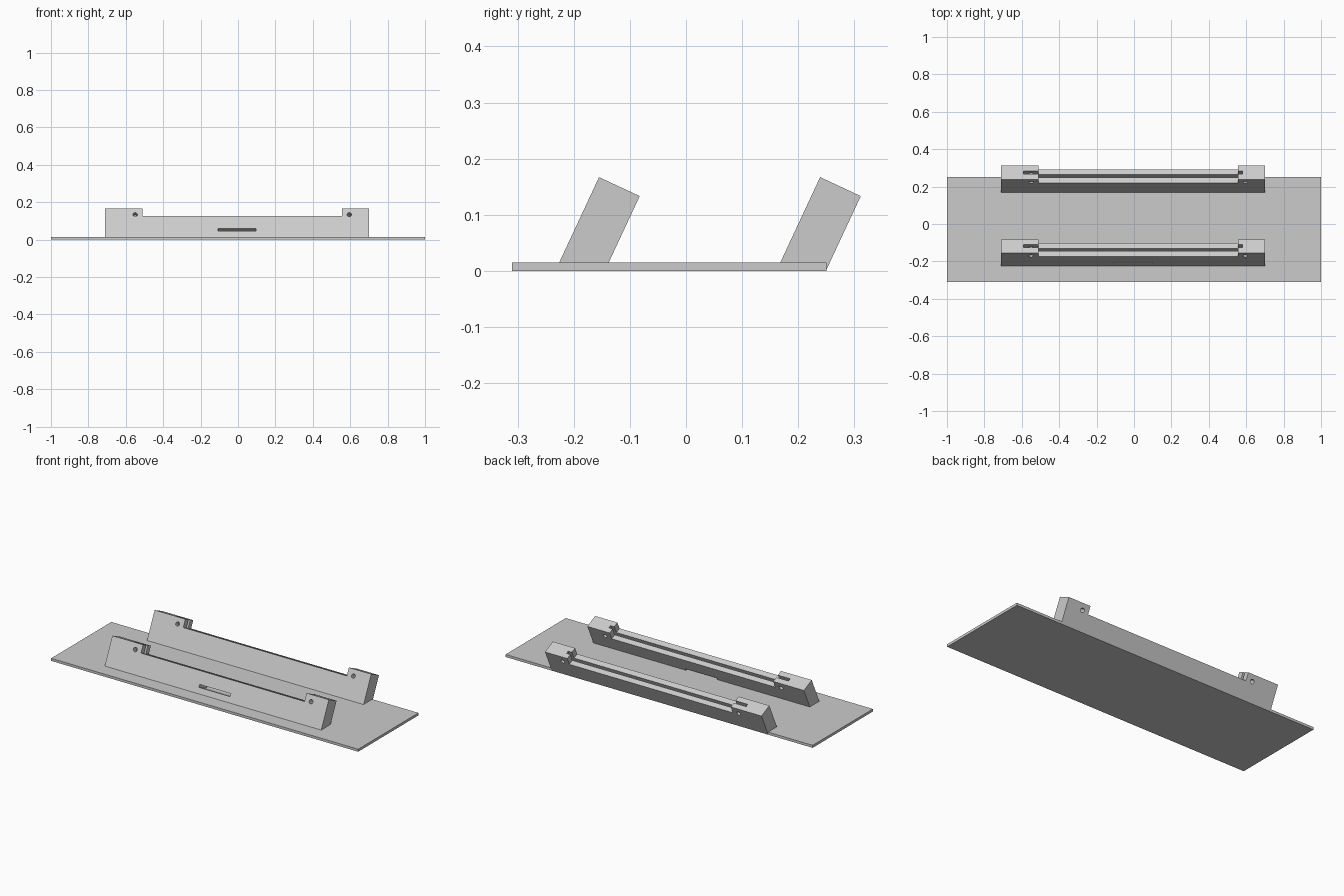
import bpy, bmesh, math
from mathutils import Matrix, Vector

if "Cube" in bpy.data.objects:
    bpy.data.objects.remove(bpy.data.objects["Cube"], do_unlink=True)

grey = bpy.data.materials.new("light grey")
grey.use_nodes = True
grey.diffuse_color = (0.6, 0.6, 0.6, 1)
grey.node_tree.nodes["Principled BSDF"].inputs["Base Color"].default_value = (0.6, 0.6, 0.6, 1)

TILT = math.radians(25)
THICK = 0.08
TOP = 0.167
LEFT, RIGHT = -0.71, 0.70


def add_object(name, bm):
    bmesh.ops.recalc_face_normals(bm, faces=bm.faces)
    mesh = bpy.data.meshes.new(name)
    bm.to_mesh(mesh)
    bm.free()
    mesh.materials.append(grey)
    obj = bpy.data.objects.new(name, mesh)
    bpy.context.collection.objects.link(obj)
    return obj


def box(name, xs, ys, zs, frame=Matrix()):
    bm = bmesh.new()
    size = [b - a for a, b in (xs, ys, zs)]
    centre = Vector([(a + b) / 2 for a, b in (xs, ys, zs)])
    bmesh.ops.create_cube(bm, size=1, matrix=frame @ Matrix.Translation(centre) @ Matrix.Diagonal(size + [1]))
    return add_object(name, bm)


def pin_hole(x, frame):
    bm = bmesh.new()
    place = Matrix.Translation((x, THICK / 2, -0.037)) @ Matrix.Rotation(math.pi / 2, 4, "X")
    bmesh.ops.create_cone(bm, cap_ends=True, segments=24, radius1=0.012, radius2=0.012,
                          depth=0.2, matrix=frame @ place)
    return add_object("hole_cutter", bm)


def leaning_block(name, y_top):
    # Slanted profile with a level foot, swept along x
    back_y, back_z = y_top + THICK * math.cos(TILT), TOP - THICK * math.sin(TILT)
    slope = math.tan(TILT)
    profile = [(y_top - TOP * slope, 0), (y_top, TOP), (back_y, back_z), (back_y - back_z * slope, 0)]
    bm = bmesh.new()
    face = bm.faces.new([bm.verts.new((LEFT, y, z)) for y, z in profile])
    swept = bmesh.ops.extrude_face_region(bm, geom=[face])["geom"]
    bmesh.ops.translate(bm, vec=(RIGHT - LEFT, 0, 0),
                        verts=[v for v in swept if isinstance(v, bmesh.types.BMVert)])
    return add_object(name, bm)


def carve(obj, cutters):
    for cutter in cutters:
        cutter.hide_render = True
        mod = obj.modifiers.new("cut", "BOOLEAN")
        mod.operation, mod.solver, mod.object = "DIFFERENCE", "EXACT", cutter
    graph = bpy.context.evaluated_depsgraph_get()
    mesh = bpy.data.meshes.new_from_object(obj.evaluated_get(graph))
    obj.modifiers.clear()
    obj.data = mesh
    for cutter in cutters:
        bpy.data.objects.remove(cutter, do_unlink=True)


# Base plate
box("base_plate", (-1, 1), (-0.31, 0.25), (0, 0.015))

# Two leaning blocks, each with a lowered middle, a long slot and pin holes
for name, y_top in (("front_holder", -0.155), ("rear_holder", 0.239)):
    frame = Matrix.Translation((0, y_top, TOP)) @ Matrix.Rotation(-TILT, 4, "X")
    holder = leaning_block(name, y_top)
    cutters = [
        box("gap_cutter", (-0.51, 0.555), (-0.1, 0.2), (-0.046, 0.1), frame),
        box("slot_cutter", (-0.59, 0.58), (0.032, 0.049), (-0.11, 0.1), frame),
        pin_hole(-0.55, frame),
        pin_hole(0.595, frame),
    ]
    # Narrow window through the front block only
    if name == "front_holder":
        cutters.append(box("window_cutter", (-0.107, 0.097), (-0.05, 0.12), (-0.134, -0.118), frame))
    carve(holder, cutters)
